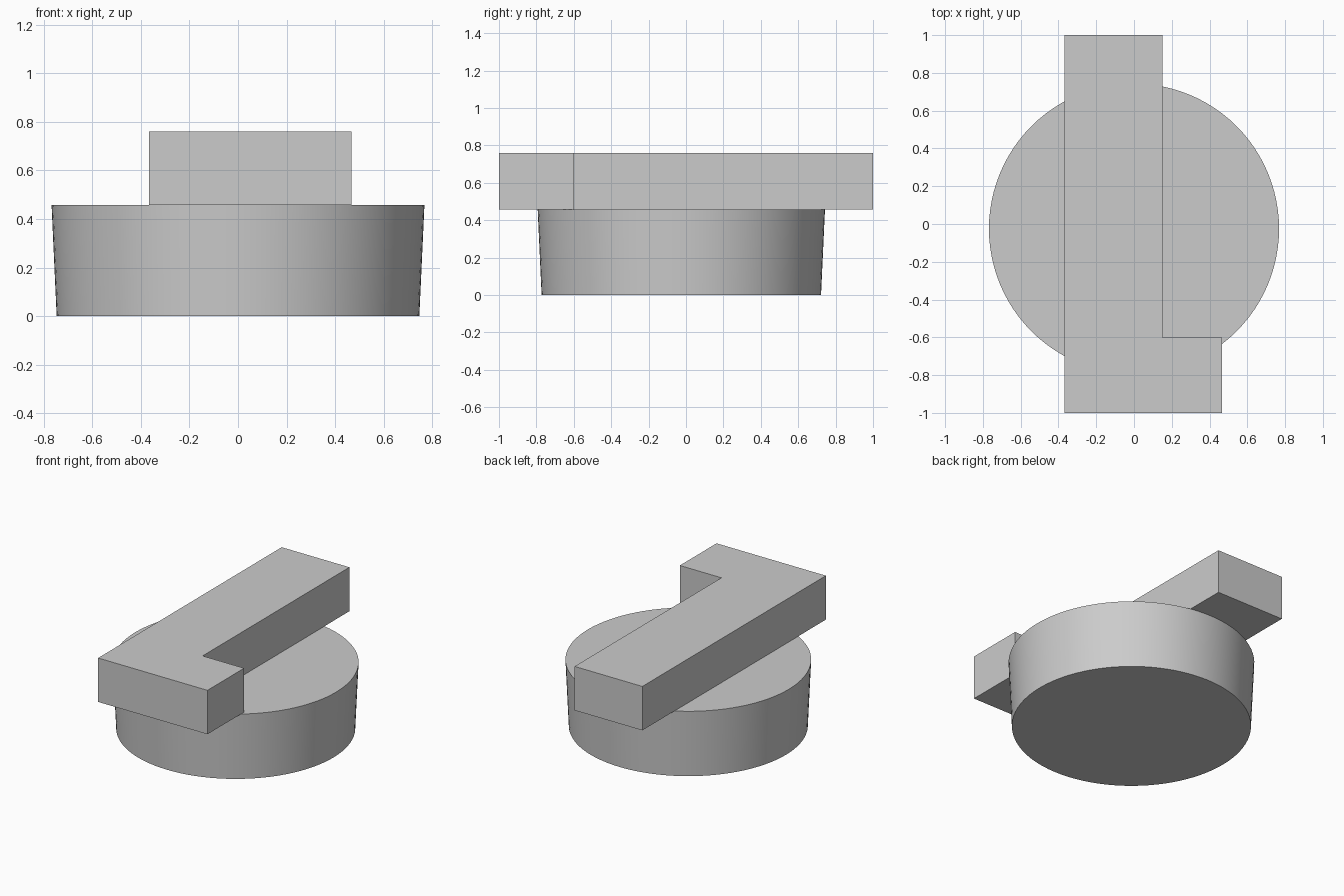
import bpy
import bmesh
from math import radians

default_cube = bpy.data.objects.get("Cube")
if default_cube:
    bpy.data.objects.remove(default_cube, do_unlink=True)

BASE_HEIGHT = 0.457
BAR_TOP = 0.76

grey = bpy.data.materials.new("plain_grey")
grey.use_nodes = True
colour = (0.6, 0.6, 0.6, 1)
grey.diffuse_color = colour
grey.node_tree.nodes["Principled BSDF"].inputs["Base Color"].default_value = colour

# Round base, slightly wider at the top
bpy.ops.mesh.primitive_cone_add(
    vertices=96, radius1=0.747, radius2=0.768, depth=BASE_HEIGHT,
    location=(0, -0.025, BASE_HEIGHT / 2))
base = bpy.context.object
base.name = "round_base"
base.data.materials.append(grey)
bpy.ops.object.shade_smooth_by_angle(angle=radians(30))

# L-shaped bar: an outline raised to a solid block
outline = [(-0.367, -1), (0.467, -1), (0.467, -0.6),
           (0.15, -0.6), (0.15, 1), (-0.367, 1)]
bm = bmesh.new()
face = bm.faces.new([bm.verts.new((x, y, BASE_HEIGHT)) for x, y in outline])
raised = bmesh.ops.extrude_face_region(bm, geom=[face], use_keep_orig=True)
top_verts = [g for g in raised["geom"] if isinstance(g, bmesh.types.BMVert)]
bmesh.ops.translate(bm, verts=top_verts, vec=(0, 0, BAR_TOP - BASE_HEIGHT))
bmesh.ops.recalc_face_normals(bm, faces=bm.faces)
mesh = bpy.data.meshes.new("l_shaped_bar")
bm.to_mesh(mesh)
bm.free()
mesh.materials.append(grey)
bar = bpy.data.objects.new("l_shaped_bar", mesh)
bpy.context.collection.objects.link(bar)
